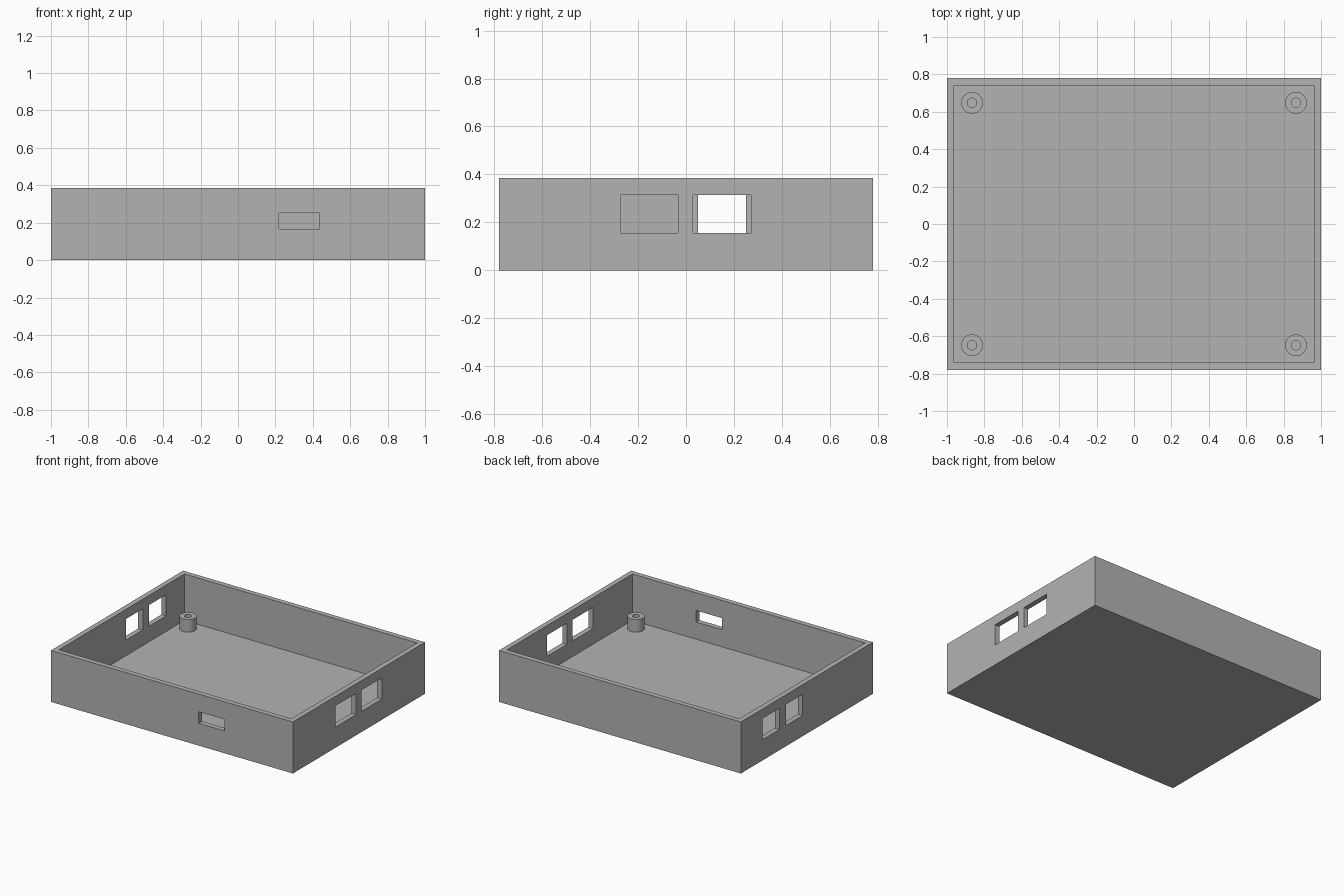
import bpy, bmesh, math
from mathutils import Matrix, Vector

if "Cube" in bpy.data.objects:
    bpy.data.objects.remove(bpy.data.objects["Cube"])

WIDTH, DEPTH, HEIGHT = 2.0, 1.56, 0.385
WALL = FLOOR = 0.0385
X, Y = WIDTH / 2, DEPTH / 2

grey = bpy.data.materials.new("plain_grey")
grey.use_nodes = True
colour = (0.45, 0.45, 0.45, 1)
grey.diffuse_color = colour
grey.node_tree.nodes["Principled BSDF"].inputs["Base Color"].default_value = colour


def add_object(name, bm):
    bmesh.ops.recalc_face_normals(bm, faces=bm.faces)
    mesh = bpy.data.meshes.new(name)
    bm.to_mesh(mesh)
    bm.free()
    mesh.materials.append(grey)
    obj = bpy.data.objects.new(name, mesh)
    bpy.context.collection.objects.link(obj)
    return obj


def box(name, low, high):
    low, high = Vector(low), Vector(high)
    bm = bmesh.new()
    place = Matrix.Translation((low + high) / 2) @ Matrix.Diagonal((*(high - low), 1))
    bmesh.ops.create_cube(bm, size=1, matrix=place)
    return add_object(name, bm)


def cut(target, cutter):
    cutter.hide_render = True
    cutter.hide_set(True)
    mod = target.modifiers.new(cutter.name, "BOOLEAN")
    mod.operation = "DIFFERENCE"
    mod.solver = "EXACT"
    mod.object = cutter


# Open tray: solid block with a cavity leaving floor and walls
tray = box("tray", (-X, -Y, 0), (X, Y, HEIGHT))
cut(tray, box("cavity_cutter", (WALL - X, WALL - Y, FLOOR), (X - WALL, Y - WALL, HEIGHT + 0.1)))

# Rectangular openings in the side walls
Z0, Z1 = 0.155, 0.313
for side, name, spans in ((1, "left", ((-0.274, -0.033), (0.03, 0.271))),
                          (-1, "right", ((0.05, 0.25), (0.325, 0.525)))):
    x0, x1 = sorted((side * (X - 0.1), side * (X + 0.1)))
    for i, (y0, y1) in enumerate(spans):
        cut(tray, box(f"{name}_opening_cutter_{i + 1}", (x0, y0, Z0), (x1, y1, Z1)))

# Slot in the front wall
cut(tray, box("front_slot_cutter", (0.22, -Y - 0.1, 0.167), (0.435, -Y + 0.1, 0.253)))


# Hollow screw post, lathed from its wall section
def screw_post(name, x, y):
    outer, inner, top = 0.058, 0.025, 0.133
    section = [(inner, FLOOR), (inner, top), (outer, top), (outer, FLOOR)]
    bm = bmesh.new()
    verts = [bm.verts.new((r, 0, z)) for r, z in section]
    edges = [bm.edges.new(pair) for pair in zip(verts, verts[1:])]
    bmesh.ops.spin(bm, geom=verts + edges, cent=(0, 0, 0), axis=(0, 0, 1),
                   angle=math.tau, steps=48, use_merge=True)
    bmesh.ops.remove_doubles(bm, verts=bm.verts, dist=0.0001)
    bmesh.ops.recalc_face_normals(bm, faces=bm.faces)
    # An open section can flip: make the top ring face up
    ring = max(bm.faces, key=lambda f: f.calc_center_median().z)
    if ring.normal.z < 0:
        bmesh.ops.reverse_faces(bm, faces=bm.faces)
    mesh = bpy.data.meshes.new(name)
    bm.to_mesh(mesh)
    bm.free()
    mesh.materials.append(grey)
    post = bpy.data.objects.new(name, mesh)
    post.location = (x, y, 0)
    bpy.context.collection.objects.link(post)
    bpy.ops.object.select_all(action="DESELECT")
    post.select_set(True)
    bpy.context.view_layer.objects.active = post
    bpy.ops.object.shade_smooth_by_angle(angle=math.radians(30))


for sx, side in ((1, "left"), (-1, "right")):
    for sy, end in ((-1, "front"), (1, "back")):
        screw_post(f"{end}_{side}_screw_post", sx * 0.866, sy * 0.648)
